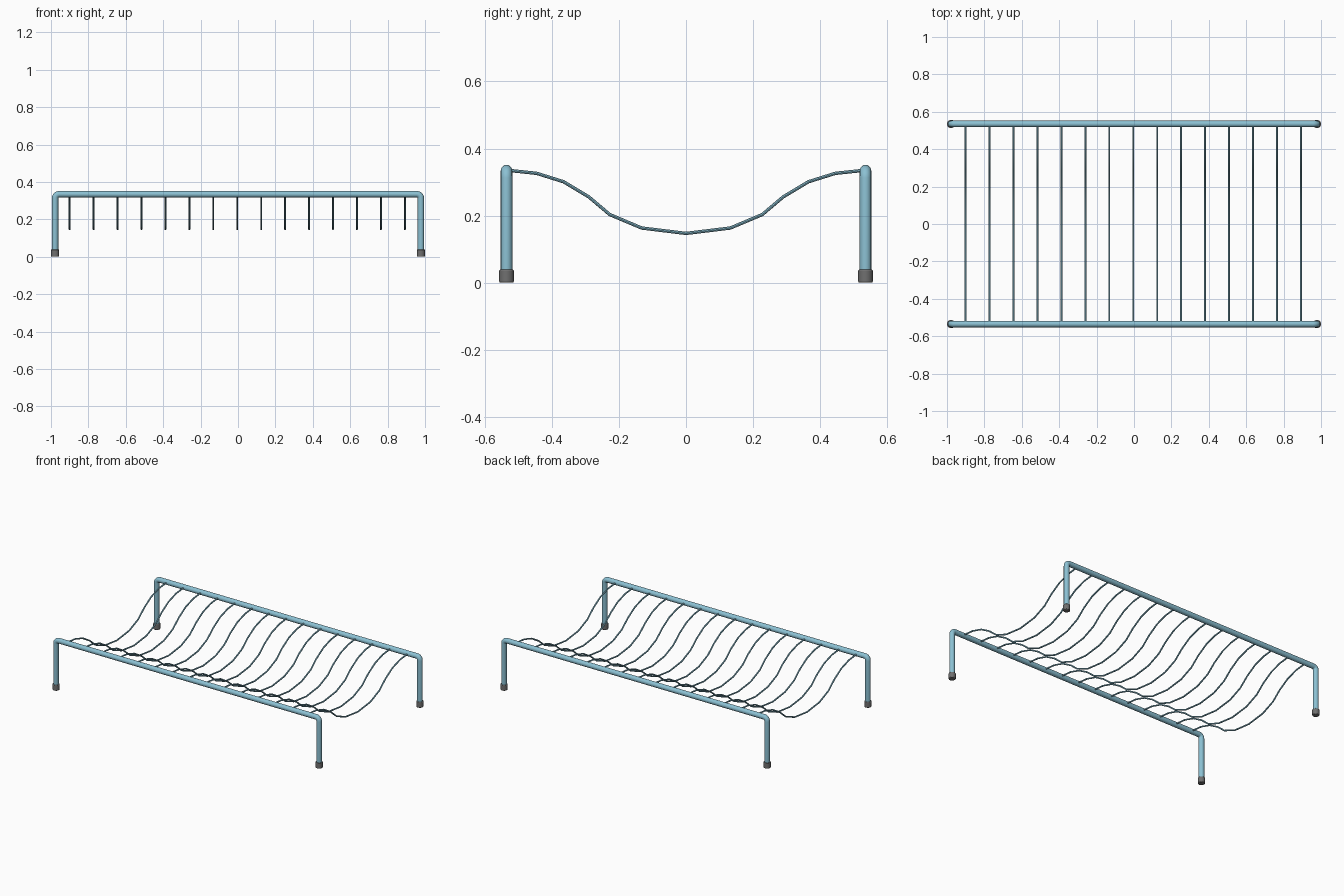
import bpy, math

if "Cube" in bpy.data.objects:
    bpy.data.objects.remove(bpy.data.objects["Cube"])


def material(name, rgb):
    m = bpy.data.materials.new(name)
    m.diffuse_color = (*rgb, 1)
    m.use_nodes = True
    m.node_tree.nodes["Principled BSDF"].inputs["Base Color"].default_value = m.diffuse_color
    return m


BLUE = material("blue_paint", (0.26, 0.53, 0.65))
GREY = material("dark_rubber", (0.16, 0.16, 0.16))


def tube(name, points, radius, resolution):
    """Sweep a round section along a polyline and convert it to a mesh."""
    cu = bpy.data.curves.new(name, 'CURVE')
    cu.dimensions = '3D'
    cu.bevel_depth = radius
    cu.bevel_resolution = resolution
    cu.use_fill_caps = True
    sp = cu.splines.new('POLY')
    sp.points.add(len(points) - 1)
    for p, co in zip(sp.points, points):
        p.co = (*co, 1)
    ob = bpy.data.objects.new(name, cu)
    bpy.context.collection.objects.link(ob)
    bpy.ops.object.select_all(action='DESELECT')
    ob.select_set(True)
    bpy.context.view_layer.objects.active = ob
    bpy.ops.object.convert(target='MESH')
    ob = bpy.context.object
    ob.data.materials.clear()
    ob.data.materials.append(BLUE)
    bpy.ops.object.shade_smooth_by_angle(angle=math.radians(40))
    return ob


X, Y, TOP, BEND = 0.978, 0.535, 0.334, 0.022

# Side frames: inverted U tubes with rounded corners
right = [(X - BEND + BEND * math.cos(a), TOP - BEND + BEND * math.sin(a))
         for a in [math.radians(90 - 15 * i) for i in range(7)]]
half = right + [(X, 0.02)]
outline = [(-x, z) for x, z in reversed(half)] + half
for side, y in (("front", -Y), ("back", Y)):
    tube(side + "_frame", [(x, y, z) for x, z in outline], 0.0172, 6)

    # Rubber feet
    for end, x in (("left", -X), ("right", X)):
        bpy.ops.mesh.primitive_cylinder_add(vertices=24, radius=0.022, depth=0.039,
                                            location=(x, y, 0.0195))
        foot = bpy.context.object
        foot.name = f"{side}_{end}_foot"
        foot.data.materials.append(GREY)
        bev = foot.modifiers.new("rounded_rim", 'BEVEL')
        bev.width = 0.004
        bev.segments = 2
        bpy.ops.object.shade_smooth_by_angle(angle=math.radians(40))

# Sagging cross wires
sag = [(0, 0.147), (0.132, 0.163), (0.227, 0.203), (0.29, 0.256),
       (0.365, 0.301), (0.445, 0.326), (0.53, 0.335)]
profile = [(-y, z) for y, z in reversed(sag[1:])] + sag
for i in range(15):
    x = -0.9 + i * 0.128
    tube(f"cross_wire_{i + 1:02d}", [(x, y, z) for y, z in profile], 0.005, 2)
